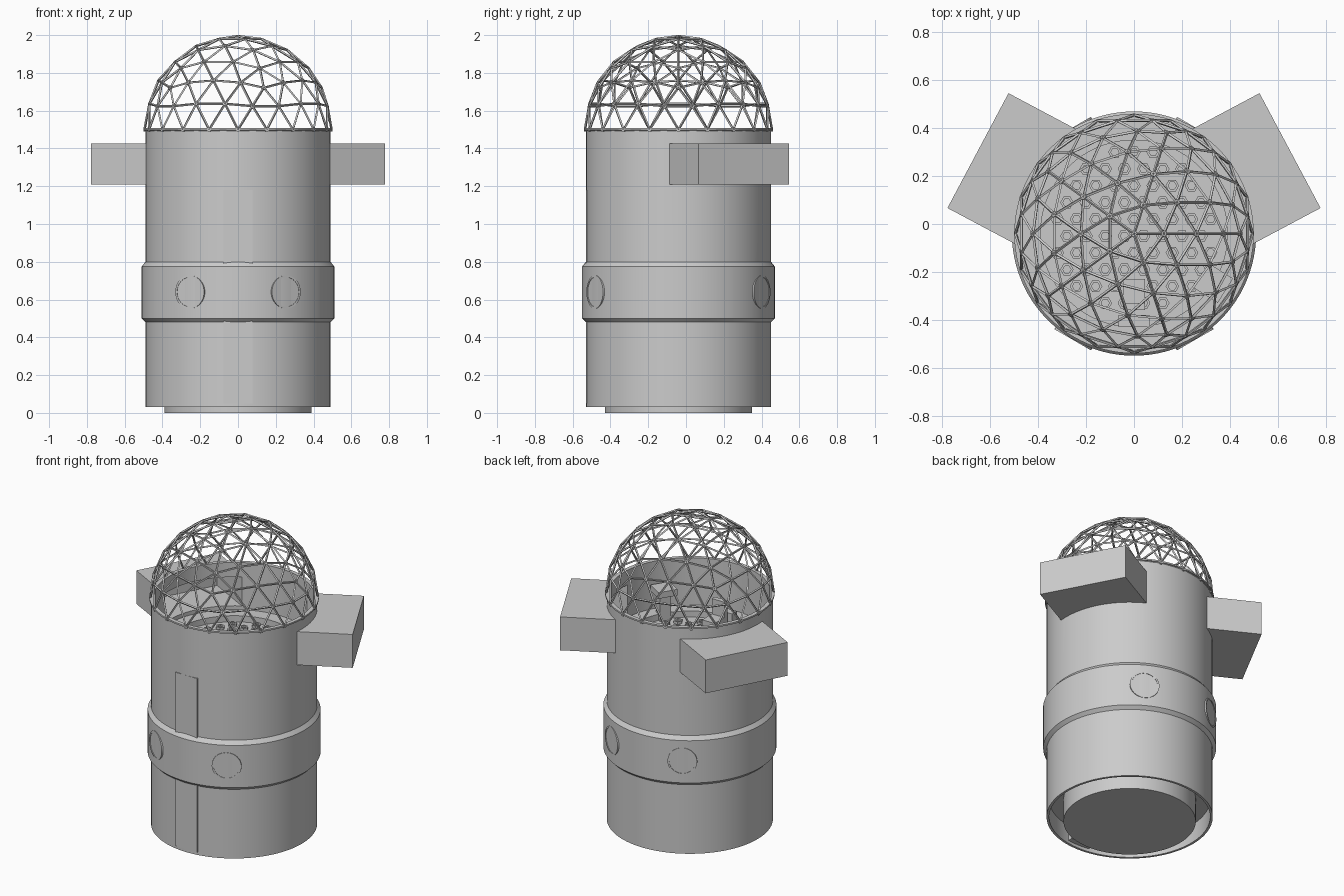
import bpy, bmesh, math
from mathutils import Matrix, Vector

if "Cube" in bpy.data.objects:
    bpy.data.objects.remove(bpy.data.objects["Cube"])

CY = -0.04                      # y of the tower axis
AXIS = Matrix.Translation((0, CY, 0))


def make(name, bm, smooth=True):
    bmesh.ops.recalc_face_normals(bm, faces=bm.faces)
    me = bpy.data.meshes.new(name)
    bm.to_mesh(me)
    bm.free()
    ob = bpy.data.objects.new(name, me)
    bpy.context.collection.objects.link(ob)
    if smooth:
        smooth_it(ob)
    return ob


def activate(ob):
    bpy.ops.object.select_all(action='DESELECT')
    ob.select_set(True)
    bpy.context.view_layer.objects.active = ob


def smooth_it(ob):
    activate(ob)
    bpy.ops.object.shade_smooth_by_angle(angle=math.radians(30))


def lathe(name, pts, seg=96, smooth=True):
    bm = bmesh.new()
    vs = [bm.verts.new((r, CY, z)) for r, z in pts]
    es = [bm.edges.new(p) for p in zip(vs, vs[1:])]
    bmesh.ops.spin(bm, geom=vs + es, cent=(0, CY, 0), axis=(0, 0, 1),
                   angle=2 * math.pi, steps=seg)
    bmesh.ops.remove_doubles(bm, verts=bm.verts, dist=1e-5)
    return make(name, bm, smooth)


def radial_box(name, ang, r0, r1, width, z0, z1, side=0.0):
    """Box reaching from r0 to r1 along a direction from the axis."""
    bm = bmesh.new()
    m = (AXIS @ Matrix.Rotation(math.radians(ang), 4, 'Z')
         @ Matrix.Translation(((r0 + r1) / 2, side, (z0 + z1) / 2))
         @ Matrix.Diagonal((r1 - r0, width, z1 - z0, 1)))
    bmesh.ops.create_cube(bm, size=1, matrix=m)
    return make(name, bm, False)


def cut(ob, cutter):
    cutter.hide_render = True
    mod = ob.modifiers.new("cut", 'BOOLEAN')
    mod.operation = 'DIFFERENCE'
    mod.solver = 'EXACT'
    mod.object = cutter
    activate(ob)
    bpy.ops.object.modifier_apply(modifier=mod.name)


def tube(bm, m, sides, prof):
    """Ring or cup made from (radius, height) points, joined to the matrix m."""
    rings = []
    for r, h in prof:
        rings.append([bm.verts.new(m @ Vector((r * math.cos(2 * math.pi * i / sides),
                      r * math.sin(2 * math.pi * i / sides), h))) for i in range(sides)])
    for a, b in zip(rings, rings[1:]):
        for i in range(sides):
            j = (i + 1) % sides
            bm.faces.new((a[i], a[j], b[j], b[i]))
    bm.faces.new(rings[-1])


# Tower shell: hollow foot, belt, wall, ledge and upper floor
body = lathe("tower_shell", [
    (0, .15), (.475, .15), (.475, .03), (.49, .03), (.49, .48), (.51, .50),
    (.51, .775), (.49, .80), (.49, 1.5), (.475, 1.5), (.475, 1.2),
    (.39, 1.2), (.39, 1.16), (0, 1.16)])
lathe("base_drum", [(0, 0), (.39, 0), (.39, .16), (0, .16)])

# Two side bays, open to the inside
core = lathe("bay_core_cutter", [(0, 1), (.487, 1), (.487, 1.6), (0, 1.6)])
cutters = [core]
for side, ang in (("right", 28), ("left", 152)):
    hollow = radial_box(f"{side}_bay_cutter", ang, .25, .722, .51, 1.225, 1.412)
    bay = radial_box(f"{side}_bay", ang, .3, .738, .543, 1.21, 1.427)
    cut(bay, core)
    cut(bay, hollow)
    cut(body, hollow)
    smooth_it(bay)
    cutters.append(hollow)
smooth_it(body)
for c in cutters:
    bpy.data.objects.remove(c)

# Round portholes on the belt, front and back
for name, ang in (("front_right", -60), ("front_left", -120),
                  ("back_right", 60), ("back_left", 120)):
    m = (AXIS @ Matrix.Rotation(math.radians(ang), 4, 'Z')
         @ Matrix.Translation((0, 0, .64)) @ Matrix.Rotation(math.pi / 2, 4, 'Y'))
    bm = bmesh.new()
    tube(bm, m, 40, [(.088, .48), (.088, .512), (.078, .512), (.078, .509)])
    make(f"{name}_porthole", bm)

# Shallow vertical strip on the front
radial_box("front_strip", -90, .44, .4905, .155, .05, 1.18)

# Geodesic dome frame
bm = bmesh.new()
bmesh.ops.create_icosphere(bm, subdivisions=3, radius=.495)
bmesh.ops.delete(bm, geom=[v for v in bm.verts if v.co.z < -1e-3], context='VERTS')
points = [v.co.copy() for v in bm.verts]
bmesh.ops.transform(bm, matrix=Matrix.Translation((0, CY, 1.5)), verts=bm.verts)
dome = make("dome_frame", bm, False)
mod = dome.modifiers.new("struts", 'WIREFRAME')
mod.thickness = .013
mod.offset = 0
mod.use_boundary = True
activate(dome)
bpy.ops.object.modifier_apply(modifier=mod.name)

# Hub plates where the struts meet, and the ring under them
bm = bmesh.new()
for p in points:
    m = Matrix.Translation((0, CY, 1.5)) @ Matrix.Translation(p) @ \
        p.to_track_quat('Z', 'Y').to_matrix().to_4x4()
    tube(bm, m, 6, [(.013, -.006), (.013, .005)])
make("dome_hubs", bm, False)
lathe("dome_ring", [(.475, 1.497), (.5, 1.497), (.5, 1.507), (.475, 1.507), (.475, 1.497)])

# Hexagonal cups in the upper floor
bm = bmesh.new()
for row in range(10):
    y = .30 - .07 * row
    for k in range(-5, 6):
        x = .08 * k + (.04 if row % 2 else 0)
        if math.hypot(x, y + .02) < .35:
            tube(bm, Matrix.Translation((x, y, 1.155)), 6,
                 [(.028, 0), (.028, .02), (.017, .02), (.017, .008)])
make("floor_hexagons", bm, False)

# Seat near the front and a console at the right
radial_box("seat_cushion", -90, .19, .29, .09, 1.16, 1.24)
radial_box("seat_back", -90, .29, .32, .09, 1.16, 1.34)
radial_box("front_desk", -90, .34, .39, .13, 1.16, 1.25)
radial_box("console_stand", -32, .37, .43, .07, 1.16, 1.36)
radial_box("console_top", -32, .33, .45, .12, 1.33, 1.37)
